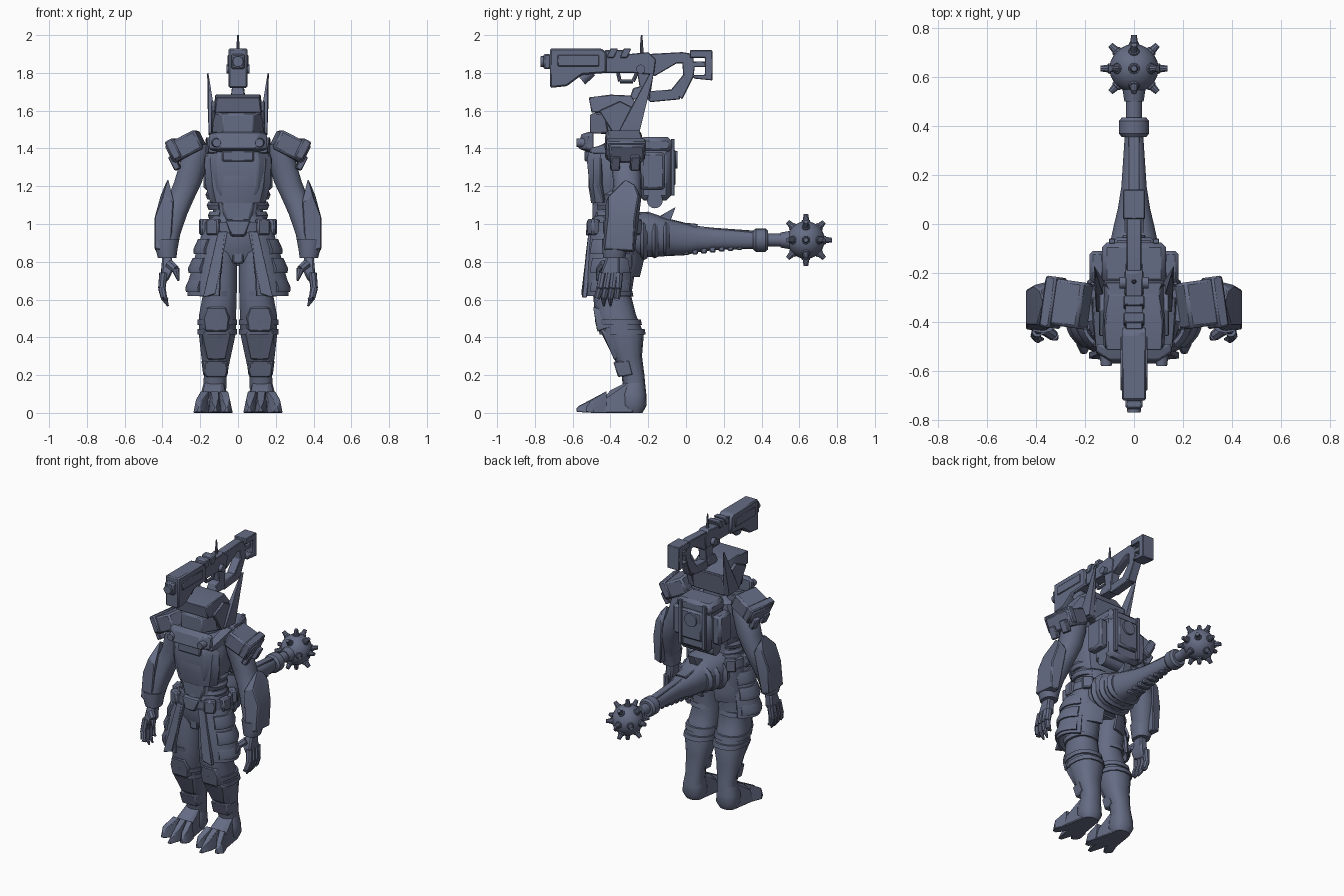
import bpy, bmesh, math
from mathutils import Vector, Matrix, Euler

slate = bpy.data.materials.new("slate blue grey")
slate.diffuse_color = (0.13, 0.15, 0.23, 1)


def finish(name, bm, both=False, bevel=0.0):
    """Turn a bmesh into an object; with both=True also make its mirror image."""
    for s in ((1, -1) if both else (1,)):
        b = bm.copy()
        if s < 0:
            bmesh.ops.scale(b, vec=(-1, 1, 1), verts=b.verts)
        bmesh.ops.recalc_face_normals(b, faces=b.faces)
        me = bpy.data.meshes.new(name)
        b.to_mesh(me)
        b.free()
        me.materials.append(slate)
        ob = bpy.data.objects.new(name + (("_left" if s > 0 else "_right") if both else ""), me)
        bpy.context.collection.objects.link(ob)
        if bevel:
            m = ob.modifiers.new("bevel", 'BEVEL')
            m.width, m.segments, m.limit_method = bevel, 1, 'ANGLE'
    bm.free()


def box(name, c, size, rot=(0, 0, 0), both=False, bevel=0.008):
    bm = bmesh.new()
    M = Matrix.Translation(c) @ Euler([math.radians(a) for a in rot]).to_matrix().to_4x4()
    bmesh.ops.create_cube(bm, size=1, matrix=M @ Matrix.Diagonal((*size, 1)))
    finish(name, bm, both, bevel)


def hull(name, pts, both=False, bevel=0.006):
    bm = bmesh.new()
    vs = [bm.verts.new(p) for p in pts]
    r = bmesh.ops.convex_hull(bm, input=vs)
    junk = {g for g in r['geom_interior'] + r['geom_unused'] if isinstance(g, bmesh.types.BMVert)}
    bmesh.ops.delete(bm, geom=list(junk), context='VERTS')
    finish(name, bm, both, bevel)


def sym(*pts):
    """Points together with their mirror images."""
    return [(s * x, y, z) for s in (1, -1) for x, y, z in pts]


def prism(name, prof, x0, x1, both=False, bevel=0.004):
    """Side profile in (y, z), extruded from x0 to x1."""
    bm = bmesh.new()
    f = bm.faces.new([bm.verts.new((x0, y, z)) for y, z in prof])
    r = bmesh.ops.extrude_face_region(bm, geom=[f])
    bmesh.ops.translate(bm, vec=(x1 - x0, 0, 0), verts=[v for v in r['geom'] if isinstance(v, bmesh.types.BMVert)])
    finish(name, bm, both, bevel)


def loft(name, rings, n=14, axis='z', p=2.4, both=False):
    """Skin through rings (x, y, z, radius_x, other_radius)."""
    bm, loops = bmesh.new(), []
    for x, y, z, a, b in rings:
        loop = []
        for i in range(n):
            t = 2 * math.pi * (i + .5) / n
            c, s = [math.copysign(abs(k) ** (2 / p), k) for k in (math.cos(t), math.sin(t))]
            loop.append(bm.verts.new((x + a * c, y + b * s, z) if axis == 'z' else (x + a * c, y, z + b * s)))
        loops.append(loop)
    for l, m in zip(loops, loops[1:]):
        for i in range(n):
            bm.faces.new((l[i], l[(i + 1) % n], m[(i + 1) % n], m[i]))
    bm.faces.new(loops[0])
    bm.faces.new(loops[-1])
    finish(name, bm, both)


def rod(name, pts, radii, n=10, both=False):
    """Tapered tube made of straight segments."""
    bm = bmesh.new()
    for a, b, r0, r1 in zip(pts, pts[1:], radii, radii[1:]):
        a, b = Vector(a), Vector(b)
        M = Matrix.Translation((a + b) / 2) @ (b - a).to_track_quat('Z', 'Y').to_matrix().to_4x4()
        bmesh.ops.create_cone(bm, cap_ends=True, segments=n, radius1=r0, radius2=r1, depth=(b - a).length, matrix=M)
    finish(name, bm, both)


def shell(name, a0, a1, rows, cy=-.4, th=.015, n=8):
    """Curved plate on both sides: arc a0..a1 degrees from the front, rows of (z, rx, ry)."""
    bm, grid = bmesh.new(), []
    for off in (0, th):
        for z, rx, ry in rows if off == 0 else rows[::-1]:
            grid.append([bm.verts.new(((rx - off) * math.sin(t), cy - (ry - off) * math.cos(t), z))
                         for t in (math.radians(a0 + (a1 - a0) * i / n) for i in range(n + 1))])
    for g, h in zip(grid, grid[1:] + grid[:1]):
        for i in range(n):
            bm.faces.new((g[i], g[i + 1], h[i + 1], h[i]))
    for k in (0, -1):
        bm.faces.new([g[k] for g in grid])
    finish(name, bm, True)


# Legs and feet
loft("leg", [(.1, -.37, .95, .09, .11), (.102, -.385, .75, .1, .115), (.097, -.39, .62, .092, .1),
             (.108, -.375, .52, .1, .11), (.11, -.335, .42, .1, .112), (.116, -.31, .3, .08, .077),
             (.12, -.28, .2, .062, .06), (.125, -.27, .08, .062, .06)], both=True)
loft("heel", [(.128, -.28, 0, .055, .05), (.128, -.28, .04, .075, .072), (.128, -.28, .1, .07, .07),
              (.125, -.275, .16, .058, .058)], both=True)
hull("foot", [(.07, -.28, 0), (.19, -.28, 0), (.045, -.44, 0), (.215, -.44, 0), (.06, -.45, .06), (.2, -.45, .06),
              (.09, -.4, .12), (.16, -.4, .12), (.08, -.28, .18), (.17, -.28, .18)], True)
for i, (x0, x1, tip) in enumerate(((.075, .06, -.53), (.125, .12, -.58), (.175, .205, -.53))):
    hull(f"toe_claw_{i + 1}", [(x0 - .034, -.42, 0), (x0 + .034, -.42, 0), (x0 - .022, -.42, .115), (x0 + .022, -.42, .115),
         (x1 - .032, -.49, 0), (x1 + .032, -.49, 0), (x1 - .018, -.5, .07), (x1 + .018, -.5, .07),
         (x1 - .012, tip, .005), (x1 + .012, tip, .005), (x1, tip, .03)], True, 0.003)
hull("ankle_guard", [(.06, -.36, .19), (.175, -.36, .19), (.06, -.385, .27), (.18, -.385, .27), (.045, -.3, .28),
     (.195, -.3, .28), (.055, -.28, .2), (.185, -.28, .2)], True)
hull("shin_guard", [(.07, -.38, .28), (.16, -.38, .28), (.04, -.44, .42), (.19, -.44, .42), (.06, -.455, .45),
     (.17, -.455, .45), (.05, -.33, .3), (.19, -.33, .3), (.03, -.38, .43), (.2, -.38, .43)], True)
hull("knee_guard", [(.06, -.47, .43), (.17, -.47, .43), (.05, -.48, .5), (.18, -.48, .5), (.07, -.492, .56),
     (.16, -.492, .56), (.035, -.4, .45), (.2, -.4, .45), (.035, -.42, .55), (.19, -.42, .55)], True)
for i, (y, z, rx, ry) in enumerate(((-.335, .43, .106, .122), (-.355, .48, .107, .122), (-.385, .63, .096, .107))):
    loft(f"leg_strap_{i + 1}", [(.11, y, z - .015, rx, ry), (.11, y - .006, z + .015, rx, ry)], both=True)

# Hips, belt and skirt
loft("hips", [(0, -.37, .8, .14, .1), (0, -.37, .88, .18, .13), (0, -.37, .97, .175, .135), (0, -.37, 1.04, .15, .125)])
loft("belt", [(0, -.375, .955, .19, .14), (0, -.375, 1.01, .185, .142)], 20)
hull("buckle", sym((.06, -.525, 1.015), (.035, -.53, .94), (.07, -.48, 1.02), (.04, -.48, .93)))
for i, (x, y, a) in enumerate(((.13, -.49, 25), (.18, -.4, 80), (.15, -.27, 140))):
    box(f"belt_pouch_{i + 1}", (x, y, .985), (.07, .045, .085), (0, 0, a), True)
shell("skirt_side", 22, 135, [(.62, .268, .155), (.7, .262, .155), (.85, .222, .14), (.96, .188, .125)], n=12)
for i, (z, r) in enumerate(((.64, .276), (.74, .262), (.84, .234))):
    shell(f"skirt_plate_{i + 1}", 50, 128, [(z, r, .163), (z + .025, r + .003, .165), (z + .08, r - .022, .15)])
hull("skirt_front_strip", [(.055, -.515, .96), (.105, -.515, .96), (.12, -.555, .63), (.185, -.55, .61),
     (.055, -.49, .96), (.105, -.49, .96), (.12, -.53, .63), (.185, -.525, .61)], True, .003)
box("loin_cloth", (0, -.47, .87), (.06, .03, .16))
shell("seat_plate", 125, 165, [(.72, .2, .13), (.8, .205, .15), (.92, .18, .13)], cy=-.37)

# Torso
loft("waist", [(0, -.375, 1.0, .145, .12), (0, -.375, 1.07, .135, .115), (0, -.375, 1.15, .15, .12)])
for i in range(3):
    shell(f"waist_rib_{i + 1}", 40, 140, [(1.02 + .055 * i, .15 + .006 * i, .12), (1.045 + .055 * i, .16 + .006 * i, .125),
          (1.065 + .055 * i, .15 + .006 * i, .12)], cy=-.375, th=.04)
loft("chest", [(0, -.38, 1.11, .145, .125), (0, -.38, 1.2, .17, .14), (0, -.375, 1.34, .185, .145),
               (0, -.36, 1.4, .165, .13), (0, -.34, 1.43, .1, .09)], 12, p=3)
hull("breast_plate", sym((.08, -.49, 1.11), (.1, -.51, 1.19), (.11, -.525, 1.34), (.09, -.51, 1.4), (.175, -.45, 1.2),
     (.18, -.45, 1.35), (.15, -.43, 1.11), (.13, -.44, 1.4)))
box("breast_panel", (0, -.522, 1.36), (.17, .03, .06))
hull("stomach_plate", sym((.06, -.495, 1.02), (.08, -.495, 1.12), (.1, -.42, 1.02), (.12, -.42, 1.14)))
loft("neck", [(0, -.33, 1.38, .08, .08), (0, -.34, 1.53, .075, .08)])

# Jaw shaped collar with bolts
hull("collar_front", sym((.1, -.57, 1.4), (.1, -.555, 1.475), (.1, -.52, 1.38), (.1, -.51, 1.49), (.155, -.53, 1.4),
     (.155, -.52, 1.47), (.15, -.49, 1.39), (.15, -.49, 1.48)))
rod("collar_bolt", [(.115, -.53, 1.43), (.113, -.58, 1.43)], (.027, .022), 12, True)
hull("collar_side", [(.11, -.51, 1.375), (.155, -.51, 1.375), (.11, -.51, 1.4), (.155, -.51, 1.4), (.1, -.3, 1.37),
     (.18, -.3, 1.37), (.1, -.3, 1.46), (.17, -.3, 1.46), (.17, -.4, 1.41)], True)

# Head with helmet and blade ears
hull("helmet_cap", sym((.115, -.515, 1.67), (.1, -.29, 1.68), (.125, -.5, 1.59), (.12, -.24, 1.6), (.13, -.36, 1.6),
     (.12, -.4, 1.685)))
hull("face", sym((.09, -.48, 1.6), (.13, -.3, 1.6), (.09, -.47, 1.48), (.135, -.38, 1.47), (.12, -.25, 1.46), (.12, -.23, 1.6)))
hull("visor", sym((.08, -.508, 1.58), (.08, -.508, 1.48), (.13, -.43, 1.59), (.14, -.41, 1.48), (.07, -.45, 1.6), (.07, -.45, 1.48)))
prism("helmet_side_plate", [(-.46, 1.6), (-.35, 1.65), (-.25, 1.6), (-.25, 1.46), (-.38, 1.47)], .12, .142, True)
hull("ear_blade", [(.105, -.36, 1.48), (.155, -.36, 1.48), (.11, -.25, 1.47), (.155, -.25, 1.47), (.15, -.3, 1.6),
     (.162, -.25, 1.66), (.14, -.235, 1.62), (.163, -.17, 1.8), (.157, -.19, 1.8)], True, .002)

# Shoulders, arms and hands
loft("arm", [(.19, -.33, 1.42, .05, .07), (.23, -.32, 1.34, .075, .08), (.265, -.31, 1.22, .075, .075),
             (.305, -.315, 1.13, .072, .078), (.34, -.33, 1.05, .072, .08), (.365, -.355, .95, .062, .07),
             (.375, -.38, .83, .045, .05)], both=True)
box("shoulder_plate", (.275, -.325, 1.41), (.18, .19, .11), (0, 27, 8), True, .012)
box("shoulder_rim", (.33, -.32, 1.395), (.05, .21, .11), (0, 27, 8), True)
for i, y in enumerate((-.375, -.27)):
    box(f"shoulder_lug_{i + 1}", (.335, y, 1.325), (.035, .05, .08), (0, 27, 8), True, .005)
hull("bracer", [(.37, -.32, 1.24), (.385, -.27, 1.21), (.395, -.41, 1.15), (.41, -.25, 1.15), (.442, -.41, 1.03),
     (.442, -.27, 1.03), (.442, -.43, .87), (.44, -.28, .86), (.34, -.425, 1.12), (.35, -.235, 1.14), (.35, -.43, .95),
     (.38, -.44, .85), (.385, -.27, .85)], True)
loft("bracer_cuff", [(.375, -.38, .82, .05, .058), (.378, -.378, .86, .058, .065), (.375, -.37, .92, .066, .075)], both=True)
hull("palm", [(.35, -.42, .83), (.4, -.42, .83), (.35, -.35, .83), (.4, -.35, .83), (.345, -.45, .75), (.405, -.45, .75),
     (.355, -.35, .73), (.41, -.35, .73), (.37, -.45, .7), (.41, -.44, .7), (.38, -.36, .69), (.41, -.36, .69)], True, .01)
for i, (y0, y1, tip) in enumerate(((-.44, -.47, .6), (-.41, -.435, .565), (-.38, -.4, .565), (-.355, -.365, .6))):
    rod(f"finger_{i + 1}", [(.395, y0, .74), (.403, (y0 + y1) / 2, .66), (.392, y1, .61), (.37, y1, tip)],
        (.022, .02, .017, .005), 8, True)
rod("thumb", [(.365, -.43, .79), (.33, -.455, .76), (.315, -.47, .7)], (.025, .022, .006), 8, True)

# Backpack
box("backpack", (0, -.165, 1.29), (.24, .17, .33), bevel=.025)
box("backpack_flap", (0, -.16, 1.42), (.26, .17, .08), bevel=.02)
box("backpack_back_panel", (0, -.08, 1.3), (.16, .05, .2), bevel=.012)
box("backpack_side_pouch", (.15, -.175, 1.28), (.065, .13, .2), both=True, bevel=.015)
rod("backpack_dial", [(0, -.07, 1.34), (0, -.045, 1.34)], (.05, .045), 20)
rod("bedroll", [(-.12, -.165, 1.125), (.12, -.165, 1.125)], (.042, .042), 16)
box("backpack_strap", (.09, -.07, 1.3), (.025, .02, .3), both=True, bevel=.003)

# Tail with spines and ribs
loft("tail", [(0, -.3, .93, .15, .13), (0, -.2, .945, .14, .12), (0, -.1, .93, .105, .1), (0, 0, .92, .083, .085),
              (0, .06, .92, .068, .07), (0, .15, .92, .053, .058), (0, .4, .915, .036, .045)], axis='y')
for i in range(3):
    y, r = -.24 + .06 * i, .15 - .014 * i
    loft(f"tail_base_band_{i + 1}", [(0, y, .925, r, r * .75), (0, y + .015, .925, r + .012, r * .8),
                                     (0, y + .035, .925, r - .01, r * .72)], 16, 'y')
prism("tail_spine_1", [(-.19, .98), (-.16, 1.03), (-.055, 1.09), (-.1, .97)], -.03, .03)
prism("tail_spine_2", [(-.12, .95), (-.12, 1.03), (-.04, 1.01), (.065, 1.0), (.03, .94)], -.04, .04)
prism("tail_spine_3", [(0, .94), (.05, .99), (.15, .98), (.36, .965), (.36, .93)], -.025, .025)
for i in range(8):
    t = i / 7
    box(f"tail_rib_{i + 1}", (0, .33 * t, .86 + .022 * t), (.1 - .05 * t, .032, .05 - .02 * t), bevel=.006)

# Tail mace
rod("tail_collar", [(0, .355, .915), (0, .37, .915), (0, .42, .915), (0, .435, .915)], (.05, .062, .062, .05), 16)
rod("mace_shaft", [(0, .42, .915), (0, .56, .915)], (.034, .034), 14)
rod("mace_socket", [(0, .5, .915), (0, .56, .915)], (.04, .05), 14)
bm = bmesh.new()
bmesh.ops.create_icosphere(bm, subdivisions=3, radius=.1, matrix=Matrix.Translation((0, .635, .915)))
finish("mace_ball", bm)
core = Vector((0, .635, .915))
for d in [Vector((x, y, z)) for x in (-1, 0, 1) for y in (-1, 0, 1) for z in (-1, 0, 1)]:
    if 0 < d.length < 1.5 and d != Vector((0, -1, 0)):
        d.normalize()
        rod("mace_spike", [core + d * k for k in (.085, .105, .106, .137)], (.024, .022, .017, .012), 10)

# Long gun resting on the head
prism("gun_body", [(-.72, 1.93), (-.45, 1.93), (-.42, 1.91), (-.42, 1.8), (-.55, 1.79), (-.63, 1.73), (-.72, 1.72)], -.05, .05, bevel=.008)
box("gun_side_panel", (.05, -.57, 1.865), (.012, .22, .06), both=True, bevel=.004)
box("gun_muzzle_block", (0, -.735, 1.86), (.07, .04, .08))
rod("gun_muzzle", [(0, -.72, 1.86), (0, -.77, 1.86)], (.032, .028), 14)
rod("gun_lamp", [(0, -.5, 1.81), (0, -.555, 1.765)], (.03, .034), 14)
prism("gun_receiver", [(-.43, 1.92), (-.33, 1.92), (-.3, 1.9), (-.2, 1.91), (-.16, 1.87), (-.17, 1.79), (-.28, 1.8), (-.43, 1.8)], -.035, .035)
for i, y in enumerate((-.42, -.35)):
    prism(f"gun_rail_{i + 1}", [(y, 1.88), (y + .02, 1.93), (y + .06, 1.93), (y + .04, 1.88)], -.042, .042)
rod("gun_pivot", [(-.06, -.24, 1.82), (.06, -.24, 1.82)], (.024, .024), 14)
rod("trigger_guard", [(0, -.36, 1.8), (0, -.35, 1.755), (0, -.28, 1.755), (0, -.26, 1.8)], (.01,) * 4, 8)
prism("gun_grip", [(-.26, 1.81), (-.17, 1.81), (-.18, 1.74), (-.19, 1.67), (-.24, 1.69)], -.03, .03)
prism("stock_top", [(-.2, 1.9), (-.02, 1.91), (.04, 1.9), (.04, 1.85), (-.05, 1.85), (-.17, 1.78)], -.03, .03)
prism("stock_bottom", [(-.23, 1.7), (-.04, 1.715), (-.03, 1.66), (-.19, 1.645)], -.03, .03)
prism("stock_rear_strut", [(-.02, 1.86), (.05, 1.86), (.04, 1.78), (-.02, 1.66), (-.08, 1.71), (-.015, 1.79)], -.03, .03)
prism("stock_butt", [(.02, 1.92), (.14, 1.92), (.14, 1.76), (.04, 1.77), (.04, 1.79), (.1, 1.79), (.1, 1.88), (.02, 1.88)], -.045, .045)
prism("stock_butt_brace", [(.03, 1.86), (.11, 1.86), (.11, 1.83), (.03, 1.83)], -.03, .03)
rod("antenna", [(0, -.235, 1.9), (0, -.235, 1.95), (0, -.235, 2.0)], (.01, .008, .004), 8)
hull("gun_mount", sym((.04, -.3, 1.66), (.04, -.19, 1.66), (.03, -.28, 1.72), (.03, -.19, 1.74)))

# Smooth the rounded parts, keep edges sharp
for ob in bpy.data.objects:
    ob.select_set(True)
    bpy.context.view_layer.objects.active = ob
bpy.ops.object.shade_smooth_by_angle(angle=math.radians(32))
